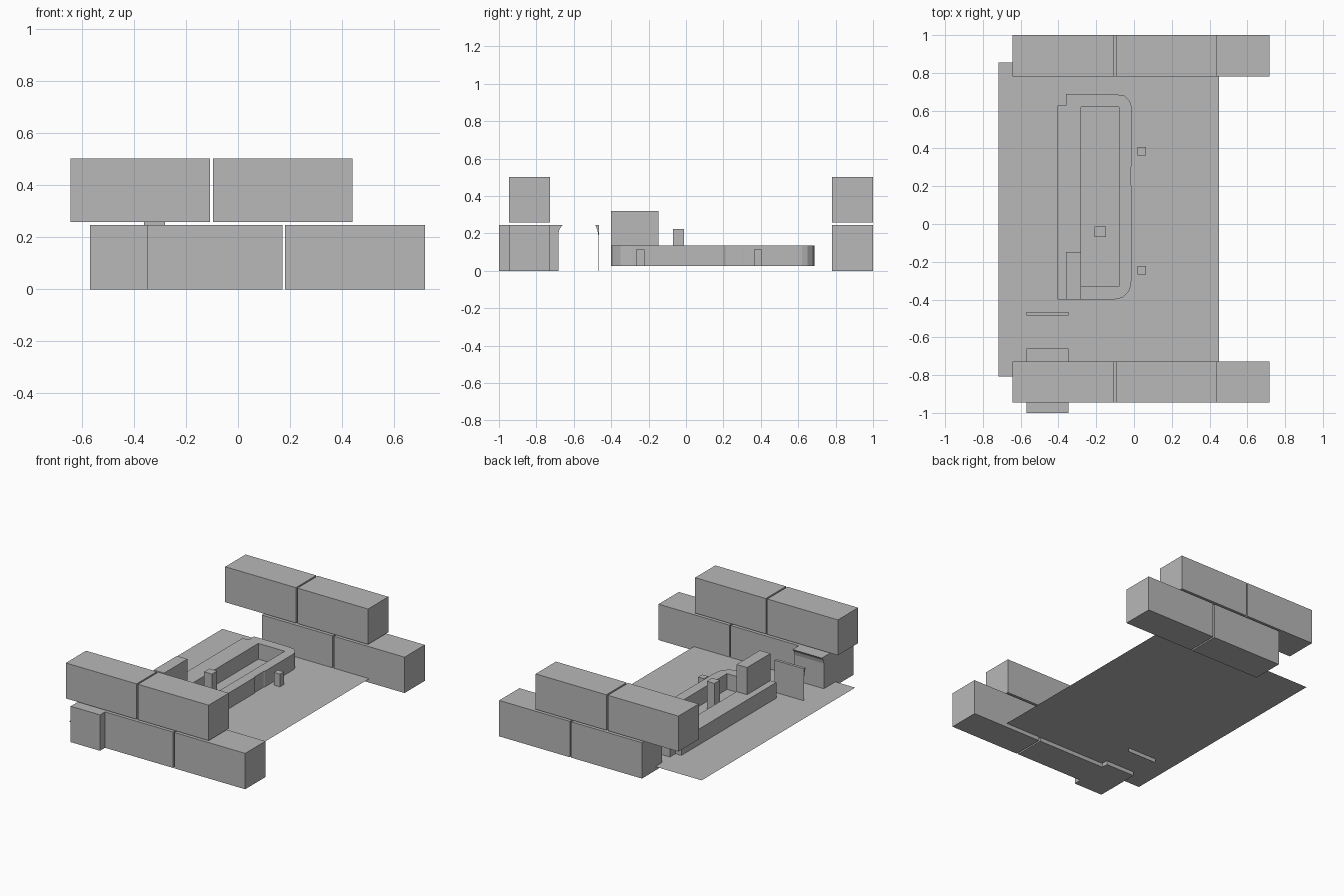
import bpy
import bmesh

if "Cube" in bpy.data.objects:
    bpy.data.objects.remove(bpy.data.objects["Cube"])

grey = bpy.data.materials.new("concrete grey")
grey.diffuse_color = (0.48, 0.48, 0.48, 1)
grey.use_nodes = True
grey.node_tree.nodes["Principled BSDF"].inputs["Base Color"].default_value = grey.diffuse_color


def finish(name, bm):
    bmesh.ops.recalc_face_normals(bm, faces=bm.faces)
    mesh = bpy.data.meshes.new(name)
    bm.to_mesh(mesh)
    bm.free()
    mesh.materials.append(grey)
    obj = bpy.data.objects.new(name, mesh)
    bpy.context.collection.objects.link(obj)
    return obj


def box(name, x, y, z):
    bm = bmesh.new()
    bmesh.ops.create_cube(bm, size=1)
    for v in bm.verts:
        v.co = [lo + (c + 0.5) * (hi - lo) for c, (lo, hi) in zip(v.co, (x, y, z))]
    return finish(name, bm)


def extrude(name, loops, direction):
    """Fill outline loops (outer plus holes) and extrude them."""
    bm = bmesh.new()
    edges = []
    for loop in loops:
        vs = [bm.verts.new(p) for p in loop]
        edges += [bm.edges.new((vs[i - 1], vs[i])) for i in range(len(vs))]
    bmesh.ops.triangle_fill(bm, edges=edges, use_beauty=True)
    result = bmesh.ops.extrude_face_region(bm, geom=bm.faces[:], use_keep_orig=True)
    verts = [g for g in result["geom"] if isinstance(g, bmesh.types.BMVert)]
    bmesh.ops.translate(bm, verts=verts, vec=direction)
    bmesh.ops.dissolve_limit(bm, angle_limit=0.01, verts=bm.verts, edges=bm.edges)
    return finish(name, bm)


FLOOR = 0.027

# Floor sheet
bm = bmesh.new()
bm.faces.new([bm.verts.new((x, y, FLOOR)) for x, y in
              ((-0.718, -0.807), (0.449, -0.807), (0.449, 0.856), (-0.718, 0.856))])
finish("floor_sheet", bm)

# Two stacked walls of large bricks, the lower course shifted by half a brick
for side, y in (("front", (-0.946, -0.727)), ("back", (0.78, 1.0))):
    for course, start, z in (("lower", -0.366, (0, 0.246)), ("upper", -0.643, (0.259, 0.502))):
        for i in range(2):
            x0 = start + i * 0.547
            box(f"{side}_{course}_brick_{i + 1}", (x0, x0 + 0.536), y, z)

# Ring-shaped counter with rounded right corners and a notched back corner
outer = [(-0.405, -0.4), (-0.105, -0.4), (-0.06, -0.39), (-0.022, -0.35), (-0.012, -0.29),
         (-0.012, 0.2), (-0.017, 0.21), (-0.017, 0.3), (-0.012, 0.31),
         (-0.012, 0.62), (-0.022, 0.65), (-0.052, 0.68), (-0.11, 0.688),
         (-0.36, 0.688), (-0.36, 0.628), (-0.405, 0.628)]
inner = [(-0.28, -0.33), (-0.08, -0.33), (-0.08, 0.62), (-0.28, 0.62)]
extrude("ring_counter", [[(x, y, FLOOR) for x, y in lp] for lp in (outer, inner)],
        (0, 0, 0.135 - FLOOR))

# Tall cabinet on the counter, post inside it and two stools beside it
box("cabinet", (-0.36, -0.28), (-0.4, -0.147), (0.135, 0.321))
box("post", (-0.208, -0.149), (-0.07, -0.012), (FLOOR, 0.223))
for i, y in enumerate((-0.245, 0.385)):
    box(f"stool_{i + 1}", (0.018, 0.064), (y - 0.022, y + 0.022), (FLOOR, 0.114))

# Two sides of an open archway
arch_base = [(-1, 0), (-0.682, 0), (-0.682, 0.2), (-0.676, 0.225), (-0.659, 0.246), (-1, 0.246)]
arch_plate = [(-0.469, 0), (-0.466, 0), (-0.466, 0.246), (-0.485, 0.246),
              (-0.474, 0.22), (-0.469, 0.19)]
for name, profile in (("arch_base", arch_base), ("arch_plate", arch_plate)):
    extrude(name, [[(-0.568, y, z) for y, z in profile]], (0.222, 0, 0))
